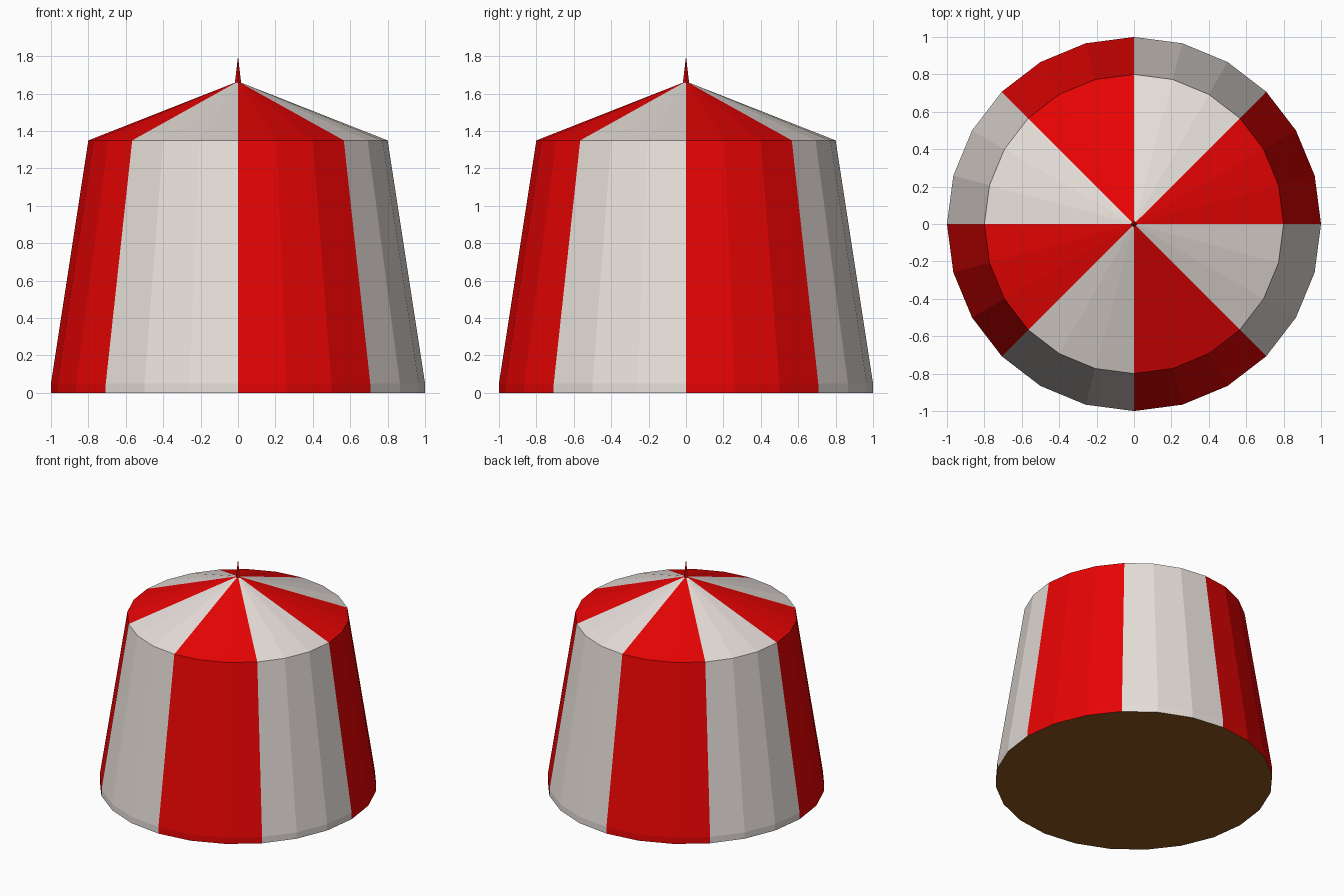
import bpy, bmesh, math

if "Cube" in bpy.data.objects:
    bpy.data.objects.remove(bpy.data.objects["Cube"])

SIDES = 24


def material(name, rgb):
    m = bpy.data.materials.new(name)
    m.diffuse_color = (*rgb, 1)
    m.use_nodes = True
    m.node_tree.nodes["Principled BSDF"].inputs["Base Color"].default_value = m.diffuse_color
    return m


red = material("canvas red", (0.80, 0.001, 0.001))
white = material("canvas white", (0.80, 0.74, 0.70))
brown = material("ground brown", (0.27, 0.092, 0.013))


def lathe(name, profile, sides, mats, rule):
    """Revolve (radius, z) points; a radius of 0 closes to a tip."""
    bm = bmesh.new()
    rings = []
    for r, z in profile:
        n = sides if r > 0 else 1
        rings.append([bm.verts.new((r * math.cos(2 * math.pi * i / sides),
                                    r * math.sin(2 * math.pi * i / sides), z))
                      for i in range(n)])
    for a, b in zip(rings, rings[1:]):
        for i in range(sides):
            j = (i + 1) % sides
            corners = [a[i], a[j]]
            corners += [b[j], b[i]] if len(b) > 1 else [b[0]]
            bm.faces.new(corners).material_index = rule(i)
    mesh = bpy.data.meshes.new(name)
    bm.to_mesh(mesh)
    bm.free()
    for m in mats:
        mesh.materials.append(m)
    ob = bpy.data.objects.new(name, mesh)
    bpy.context.collection.objects.link(ob)
    return ob


def stripe(i):
    # eight stripes, three facets each
    return (i // 3) % 2


# Striped canvas wall with a short upright hem
lathe("tent_wall", [(1.0, 0), (1.0, 0.05), (0.8, 1.35)], SIDES, [red, white], stripe)

# Striped conical roof
lathe("tent_roof", [(0.8, 1.35), (0, 1.665)], SIDES, [red, white], stripe)

# Pointed finial
lathe("roof_spike", [(0.017, 1.655), (0, 1.8)], 4, [red], lambda i: 0)

# Floor disc closing the underside
bm = bmesh.new()
bm.faces.new([bm.verts.new((math.cos(2 * math.pi * i / SIDES),
                            -math.sin(2 * math.pi * i / SIDES), 0))
              for i in range(SIDES)])
mesh = bpy.data.meshes.new("tent_floor")
bm.to_mesh(mesh)
bm.free()
mesh.materials.append(brown)
bpy.context.collection.objects.link(bpy.data.objects.new("tent_floor", mesh))
